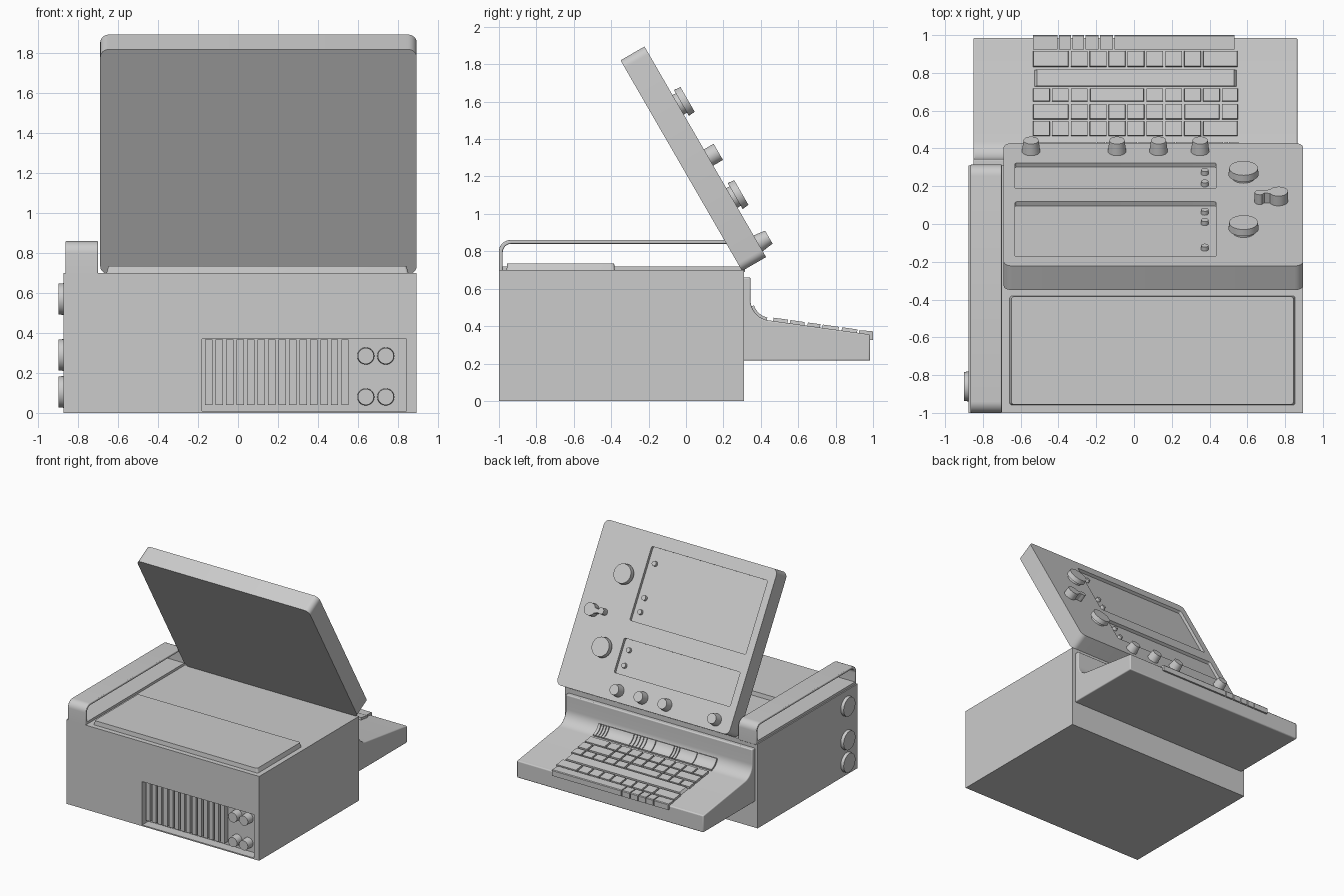
import bpy, bmesh
from math import sin, cos, pi, radians
from mathutils import Matrix, Vector

if "Cube" in bpy.data.objects:
    bpy.data.objects.remove(bpy.data.objects["Cube"])

grey = bpy.data.materials.new("plain grey")
grey.use_nodes = True
GREY = (0.6, 0.6, 0.6, 1)
grey.diffuse_color = GREY
grey.node_tree.nodes["Principled BSDF"].inputs["Base Color"].default_value = GREY


def frame(a, b, c, origin=(0, 0, 0)):
    m = Matrix((a, b, c)).transposed().to_4x4()
    m.translation = Vector(origin)
    return m


X, Y, Z = (1, 0, 0), (0, 1, 0), (0, 0, 1)
SIDE = frame(Y, Z, X)                # outline in y, z; depth along x
FRONT = frame(X, Z, Y)               # outline in x, z; depth along y
TOP = frame(X, Y, Z)
TILT = radians(30)
LID = frame(X, (0, -sin(TILT), cos(TILT)), (0, cos(TILT), sin(TILT)), (0, 0.30, 0.695))


def prism(name, pieces, space, bevel=0.0):
    """Extrude outlines (points, start, end, end scale) into one object."""
    bm = bmesh.new()
    for pts, d0, d1, scale in pieces:
        n = len(pts)
        mid = sum((Vector(p) for p in pts), Vector((0, 0))) / n
        low = [bm.verts.new(space @ Vector((p[0], p[1], d0))) for p in pts]
        high = []
        for p in pts:
            q = mid + (Vector(p) - mid) * scale
            high.append(bm.verts.new(space @ Vector((q.x, q.y, d1))))
        bm.faces.new(low)
        bm.faces.new(high)
        for i in range(n):
            j = (i + 1) % n
            bm.faces.new((low[i], low[j], high[j], high[i]))
    bmesh.ops.recalc_face_normals(bm, faces=bm.faces)
    mesh = bpy.data.meshes.new(name)
    bm.to_mesh(mesh)
    bm.free()
    mesh.materials.append(grey)
    ob = bpy.data.objects.new(name, mesh)
    bpy.context.collection.objects.link(ob)
    if bevel:
        mod = ob.modifiers.new("soft edges", "BEVEL")
        mod.width, mod.segments, mod.limit_method = bevel, 3, "ANGLE"
        mod.angle_limit = radians(40)
    return ob


def arc(cx, cy, r, a0, a1, n):
    return [(cx + r * cos(radians(a0 + (a1 - a0) * i / n)),
             cy + r * sin(radians(a0 + (a1 - a0) * i / n))) for i in range(n + 1)]


def circle(cx, cy, r, n=32):
    return arc(cx, cy, r, 0, 360, n)[:-1]


def rect(x0, x1, y0, y1, r=0.0):
    if not r:
        return [(x0, y0), (x1, y0), (x1, y1), (x0, y1)]
    return (arc(x1 - r, y0 + r, r, -90, 0, 6) + arc(x1 - r, y1 - r, r, 0, 90, 6)
            + arc(x0 + r, y1 - r, r, 90, 180, 6) + arc(x0 + r, y0 + r, r, 180, 270, 6))


def carve(ob, pieces, space):
    cutter = prism("cutter", pieces, space)
    cutter.hide_render = True
    mod = ob.modifiers.new("recess", "BOOLEAN")
    mod.object, mod.operation, mod.solver = cutter, "DIFFERENCE", "EXACT"
    bpy.context.view_layer.objects.active = ob
    bpy.ops.object.modifier_apply(modifier=mod.name)
    bpy.data.objects.remove(cutter)


# Main case with a sunk vent panel
case = prism("case", [(rect(-0.875, 0.895, -1, 0.31), 0, 0.70, 1)], TOP)
carve(case, [(rect(-0.18, 0.845, 0.01, 0.37), -1.1, -0.92, 1)], FRONT)
prism("vent_slats", [(rect(x, x + 0.037, 0.04, 0.368), -0.97, -0.915, 1)
                     for x in [-0.165 + 0.0525 * i for i in range(14)]], FRONT)
prism("vent_knobs", [(circle(x, z, 0.043), -0.915, -0.985, 0.93)
                     for x in (0.64, 0.74) for z in (0.08, 0.285)], FRONT)
prism("top_plate", [(rect(-0.66, 0.855, -0.96, -0.38, 0.015), 0.695, 0.735, 0.985)], TOP)
prism("side_knobs", [(circle(-0.86, z, 0.08), -0.87, -0.90, 0.96)
                     for z in (0.105, 0.29, 0.57)], SIDE)

# Carrying handle and the rail beneath it
outer = [(-1, 0.69)] + arc(-0.94, 0.80, 0.06, 180, 90, 8) + arc(0.255, 0.80, 0.06, 90, 0, 8) + [(0.315, 0.69)]
inner = [(-0.98, 0.69)] + arc(-0.935, 0.795, 0.045, 180, 90, 8) + arc(0.25, 0.795, 0.045, 90, 0, 8) + [(0.295, 0.69)]
prism("handle", [(outer + inner[::-1], -0.865, -0.70, 1)], SIDE, 0.006)
prism("handle_rail", [(rect(-0.98, 0.30, 0.69, 0.72), -0.865, -0.70, 1)], SIDE)

# Tilted display lid
FACE = 0.148
lid = prism("display_lid", [(rect(-0.69, 0.895, 0, 1.30, 0.045), 0, FACE, 1)], LID)
carve(lid, [(rect(-0.63, 0.435, v0, v1, 0.012), FACE - 0.025, FACE + 0.1, 1)
            for v0, v1 in ((0.21, 0.48), (0.62, 1.20))], LID)
prism("indicator_lights", [(circle(0.375, v, 0.021, 16), FACE - 0.03, FACE - 0.002, 0.9)
                           for v in (0.28, 0.40, 0.70, 0.81, 1.08)], LID)
prism("dial_stems", [(circle(0.58, v, 0.06), FACE - 0.01, FACE + 0.025, 1) for v in (0.365, 0.94)], LID)
prism("dials", [(circle(0.58, v, 0.08), FACE + 0.02, FACE + 0.058, 0.95) for v in (0.365, 0.94)], LID)
prism("lower_knobs", [(circle(x, 0.085, 0.05, 24), FACE - 0.01, FACE + 0.066, 0.8)
                      for x in (-0.545, -0.09, 0.13, 0.35)], LID)
lever = (arc(0.765, 0.615, 0.05, -155, 155, 18) + [(0.69, 0.632)]
         + arc(0.665, 0.625, 0.026, 60, 300, 10) + [(0.69, 0.604)])
prism("lever_switch", [(lever, FACE - 0.01, FACE + 0.06, 1)], LID)

# Keyboard tray with a scooped back
scoop = arc(0.455, 0.54, 0.11, 180, 262, 12)
tray = [(0.30, 0.66), (0.345, 0.66)] + scoop + [(0.985, 0.355), (0.985, 0.215), (0.30, 0.215)]
prism("keyboard_tray", [(tray, -0.85, 0.865, 1)], SIDE, 0.008)

# Keys in rows along the sloping deck
slope = radians(8)
DECK = frame(X, (0, cos(slope), -sin(slope)), (0, sin(slope), cos(slope)), (0, 0.44, 0.431))


def columns(merged):
    edges = [-0.54 + 0.1 * i for i in range(12) if i not in merged]
    edges[-1] = 0.555
    return list(zip(edges, edges[1:]))


rows = [(0.46, 0.54, (10,)), (0.55, 0.63, (1, 9)), (0.645, 0.715, (4, 5)),
        (0.725, 0.815, range(1, 11)), (0.83, 0.915, (1, 10))]
keys = [(rect(x0 + 0.005, x1 - 0.005, y0 - 0.435, y1 - 0.435), -0.01, 0.018, 0.96)
        for y0, y1, merged in rows for x0, x1 in columns(merged)]
prism("keys", keys, DECK)

# Curved keys climbing the scoop
shell = arc(0.455, 0.54, 0.115, 198, 258, 8) + arc(0.455, 0.54, 0.096, 258, 198, 8)
edges = [-0.54, -0.36, -0.2, -0.175, -0.15, 0.02, 0.1, 0.13, 0.16, 0.19, 0.22, 0.45, 0.475, 0.5, 0.525, 0.555]
prism("curved_keys", [(shell, a + 0.003, b - 0.003, 1) for a, b in zip(edges, edges[1:])], SIDE)

# Front bar with four narrow buttons
edges = [-0.54, -0.4, -0.33, -0.26, -0.185, -0.108, 0.535]
lip = [(0.925, 0.35), (0.925, 0.377), (0.995, 0.374), (1.0, 0.368), (1.0, 0.325), (0.98, 0.325)]
prism("edge_bar", [(lip, a + 0.004, b - 0.004, 1) for a, b in zip(edges, edges[1:])], SIDE)

# Smooth only the curved surfaces
for ob in bpy.context.scene.objects:
    ob.select_set(ob.type == "MESH")
bpy.context.view_layer.objects.active = case
bpy.ops.object.shade_smooth_by_angle(angle=radians(30))
